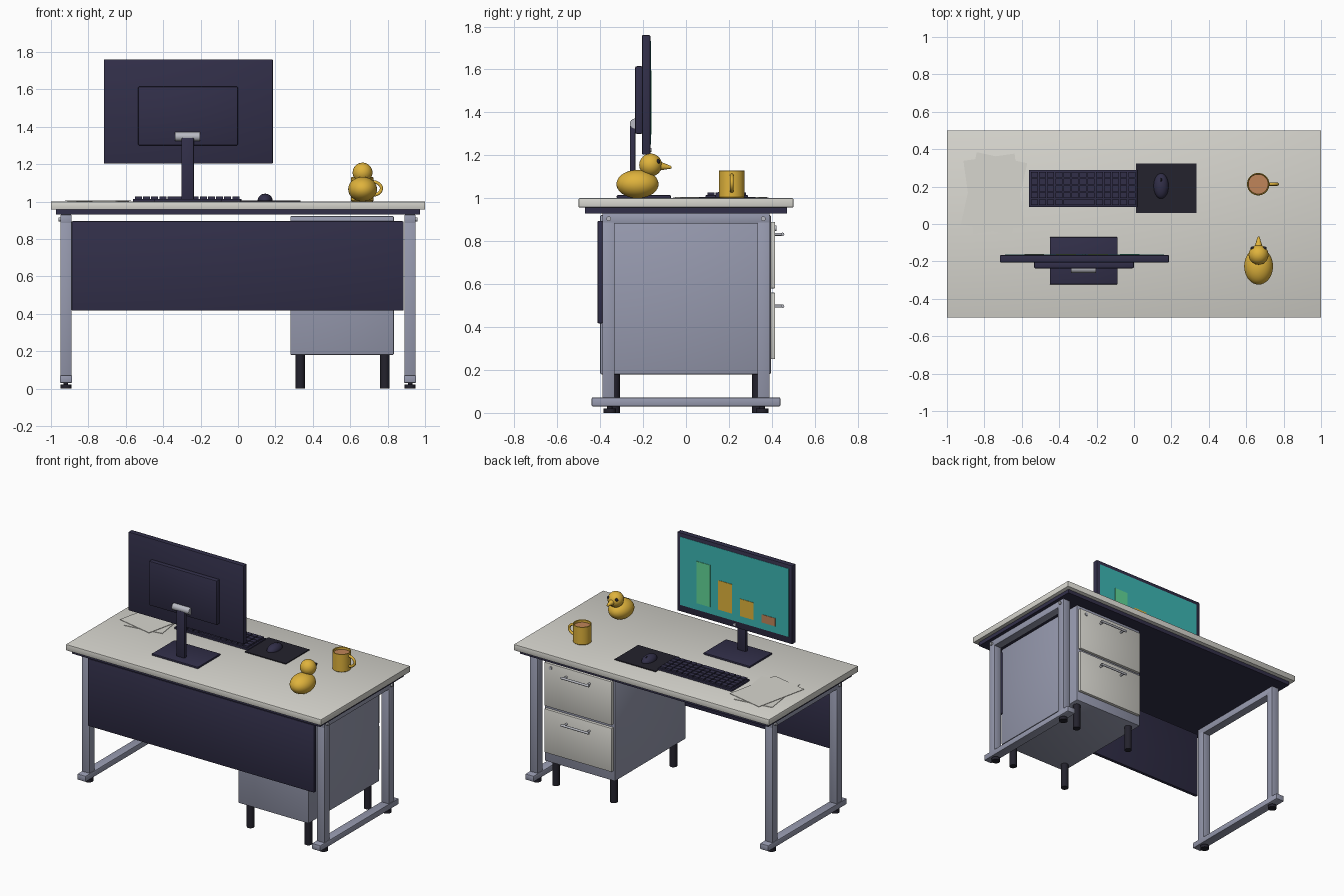
import bpy, bmesh, math
from mathutils import Matrix, Vector

if "Cube" in bpy.data.objects:
    bpy.data.objects.remove(bpy.data.objects["Cube"])


def mat(name, r, g, b):
    m = bpy.data.materials.new(name)
    m.diffuse_color = (r, g, b, 1)
    m.use_nodes = True
    m.node_tree.nodes["Principled BSDF"].inputs["Base Color"].default_value = m.diffuse_color
    return m


WHITE = mat("off_white", 0.68, 0.67, 0.62)
NAVY = mat("dark_navy", 0.031, 0.028, 0.066)
FRAME = mat("grey_blue", 0.31, 0.325, 0.43)
BLACK = mat("near_black", 0.017, 0.016, 0.026)
SILVER = mat("silver", 0.48, 0.49, 0.54)
TEAL = mat("teal", 0.045, 0.47, 0.45)
GREEN = mat("green", 0.12, 0.68, 0.31)
YELLOW = mat("yellow", 0.74, 0.45, 0.045)
BROWN = mat("coffee_brown", 0.53, 0.235, 0.1)


def finish(name, bm, material, smooth=False):
    bmesh.ops.recalc_face_normals(bm, faces=bm.faces)
    me = bpy.data.meshes.new(name)
    bm.to_mesh(me)
    bm.free()
    me.materials.append(material)
    ob = bpy.data.objects.new(name, me)
    bpy.context.collection.objects.link(ob)
    if smooth:
        bpy.ops.object.select_all(action='DESELECT')
        ob.select_set(True)
        bpy.context.view_layer.objects.active = ob
        bpy.ops.object.shade_smooth_by_angle(angle=math.radians(40))
    return ob


def add_box(bm, x, y, z):
    c = [(p[0] + p[1]) / 2 for p in (x, y, z)]
    s = [p[1] - p[0] for p in (x, y, z)]
    bmesh.ops.create_cube(bm, size=1, matrix=Matrix.Translation(c) @ Matrix.Diagonal((*s, 1)))


def box(name, x, y, z, material, bevel=0.0):
    bm = bmesh.new()
    add_box(bm, x, y, z)
    if bevel:
        bmesh.ops.bevel(bm, geom=bm.edges[:], offset=bevel, segments=2, profile=0.5, affect='EDGES')
    return finish(name, bm, material, bevel > 0)


def rod(name, a, b, r, material, r2=None, seg=24):
    a, b = Vector(a), Vector(b)
    d = b - a
    m = Matrix.Translation((a + b) / 2) @ d.to_track_quat('Z', 'Y').to_matrix().to_4x4()
    bm = bmesh.new()
    bmesh.ops.create_cone(bm, cap_ends=True, segments=seg, radius1=r,
                          radius2=r if r2 is None else r2, depth=d.length, matrix=m)
    return finish(name, bm, material, True)


def ball(name, c, r, material, rot=None):
    m = Matrix.Translation(c) @ (rot or Matrix()) @ Matrix.Diagonal((*r, 1))
    bm = bmesh.new()
    bmesh.ops.create_uvsphere(bm, u_segments=36, v_segments=20, radius=1, matrix=m)
    return finish(name, bm, material, True)


def lathe(name, profile, c, material):
    bm = bmesh.new()
    vs = [bm.verts.new((c[0] + r, c[1], c[2] + z)) for r, z in profile]
    es = [bm.edges.new(p) for p in zip(vs, vs[1:])]
    bmesh.ops.spin(bm, geom=vs + es, cent=c, axis=(0, 0, 1), angle=2 * math.pi, steps=40)
    bmesh.ops.remove_doubles(bm, verts=bm.verts[:], dist=1e-5)
    return finish(name, bm, material, True)


def tube(name, pts, r, material):
    cu = bpy.data.curves.new(name, 'CURVE')
    cu.dimensions = '3D'
    cu.bevel_depth = r
    cu.bevel_resolution = 3
    cu.use_fill_caps = True
    sp = cu.splines.new('POLY')
    sp.points.add(len(pts) - 1)
    for p, co in zip(sp.points, pts):
        p.co = (*co, 1)
    cu.materials.append(material)
    ob = bpy.data.objects.new(name, cu)
    bpy.context.collection.objects.link(ob)


# Desk top, under plate and rear modesty panel
box("desk_top", (-1, 1), (-.5, .5), (.957, 1), WHITE, .004)
box("under_plate", (-.972, .972), (-.47, .47), (.93, .957), NAVY)
box("modesty_panel", (-.89, .885), (-.412, -.388), (.417, .895), NAVY, .005)

# Side frames with rails, uprights, bolts and feet
for side, s in (("left", -1), ("right", 1)):
    xs = sorted((s * .89, s * .95))
    box(side + "_top_rail", xs, (-.39, .39), (.882, .93), FRAME, .004)
    box(side + "_bottom_rail", sorted((s * .887, s * .953)), (-.44, .44), (.03, .072), FRAME, .006)
    for end, e in (("front", -1), ("back", 1)):
        box(f"{side}_{end}_upright", xs, sorted((e * .332, e * .39)), (.07, .9), FRAME, .004)
        rod(f"{side}_{end}_bolt", (s * .948, e * .36, .905), (s * .961, e * .36, .905), .011, SILVER, seg=12)
        rod(f"{side}_{end}_foot", (s * .92, e * .355, 0), (s * .92, e * .355, .021), .029, BLACK)
        rod(f"{side}_{end}_foot_stem", (s * .92, e * .355, .02), (s * .92, e * .355, .032), .012, BLACK)

# Drawer pedestal with legs
box("pedestal_body", (.28, .833), (-.4, .395), (.18, .922), FRAME, .006)
for x in (.332, .785):
    for y in (-.333, .333):
        rod("pedestal_leg", (x, y, 0), (x, y, .185), .025, BLACK)

# Drawers, handles and lock
for name, z0, z1, hz in (("upper", .58, .89, .832), ("lower", .25, .56, .497)):
    box(name + "_drawer_front", (.293, .82), (.39, .415), (z0, z1), WHITE, .004)
    rod(name + "_handle_bar", (.445, .45, hz), (.665, .45, hz), .008, SILVER, seg=12)
    for x in (.465, .645):
        rod(name + "_handle_post", (x, .413, hz), (x, .45, hz), .007, SILVER, seg=12)
rod("drawer_lock", (.77, .413, .86), (.77, .421, .86), .012, SILVER, seg=16)

# Monitor
box("monitor_case", (-.717, .187), (-.205, -.166), (1.203, 1.76), NAVY, .005)
box("monitor_back_housing", (-.535, 0), (-.237, -.2), (1.3, 1.615), NAVY, .008)
box("screen", (-.69, .16), (-.17, -.164), (1.25, 1.733), TEAL)
for i, (top, m) in enumerate(((1.595, GREEN), (1.505, YELLOW), (1.42, YELLOW), (1.355, BROWN))):
    x = .03 - i * .17
    box("chart_bar", (x - .106, x), (-.166, -.161), (1.298, top), m)
rod("power_button", (-.267, -.17, 1.225), (-.267, -.161, 1.225), .01, SILVER, seg=16)
box("monitor_base", (-.45, -.088), (-.323, -.07), (1, 1.014), NAVY, .004)
box("monitor_neck", (-.302, -.236), (-.262, -.236), (1.01, 1.34), NAVY, .004)
rod("monitor_hinge", (-.337, -.238, 1.347), (-.203, -.238, 1.347), .024, SILVER)

# Keyboard with rows of keys
box("keyboard_base", (-.562, .018), (.09, .29), (1, 1.014), NAVY, .003)
bm = bmesh.new()
px, py = .564 / 13, .184 / 5
for row in range(5):
    for col in range(13):
        if row == 0 and 4 <= col <= 7:
            continue
        x, y = -.554 + col * px, .098 + row * py
        add_box(bm, (x + .003, x + px - .003), (y + .003, y + py - .003), (1.012, 1.026))
add_box(bm, (-.554 + 4 * px + .003, -.554 + 8 * px - .003), (.101, .098 + py - .003), (1.012, 1.026))
finish("keys", bm, NAVY)

# Mouse on its pad
box("mouse_pad", (.012, .333), (.06, .323), (1, 1.006), BLACK)
bm = bmesh.new()
bmesh.ops.create_uvsphere(bm, u_segments=32, v_segments=20, radius=1,
                          matrix=Matrix.Translation((.145, .203, 1.006)) @ Matrix.Diagonal((.04, .068, .036, 1)))
bmesh.ops.bisect_plane(bm, geom=bm.verts[:] + bm.edges[:] + bm.faces[:], plane_co=(0, 0, 1.005),
                       plane_no=(0, 0, 1), clear_inner=True)
bmesh.ops.holes_fill(bm, edges=[e for e in bm.edges if e.is_boundary])
finish("mouse", bm, NAVY, True)
ball("mouse_wheel", (.145, .235, 1.034), (.005, .011, .008), BLACK)

# Loose paper sheets
for name, turn, z in (("lower_sheet", 8, 1.0), ("upper_sheet", -12.4, 1.003)):
    ob = box(name, (-.138, .138), (-.197, .197), (0, .003), WHITE)
    ob.location = (-.748, .162, z)
    ob.rotation_euler.z = math.radians(turn)

# Mug with handle and coffee
lathe("mug", [(0, 0), (.055, 0), (.06, .005), (.06, .127), (.057, .13), (.053, .127), (.053, .02), (0, .02)],
      (.664, .213, 1), YELLOW)
rod("coffee", (.664, .213, 1.02), (.664, .213, 1.112), .0532, BROWN, seg=40)
tube("mug_handle", [(.718 + .049 * math.cos(a), .213, 1.07 + .036 * math.sin(a))
                    for a in (math.radians(-90 + 12 * i) for i in range(16))], .009, YELLOW)

# Toy duck
ball("duck_body", (.666, -.226, 1.066), (.077, .098, .066), YELLOW)
ball("duck_head", (.666, -.165, 1.155), (.053, .053, .053), YELLOW)
rod("duck_beak", (.666, -.122, 1.15), (.666, -.07, 1.144), .021, YELLOW, r2=.006)
ball("duck_beak_tip", (.666, -.074, 1.144), (.007, .007, .007), YELLOW)
for s in (-1, 1):
    ball("duck_eye", (.666 + s * .032, -.129, 1.172), (.011, .009, .011), BLACK)
